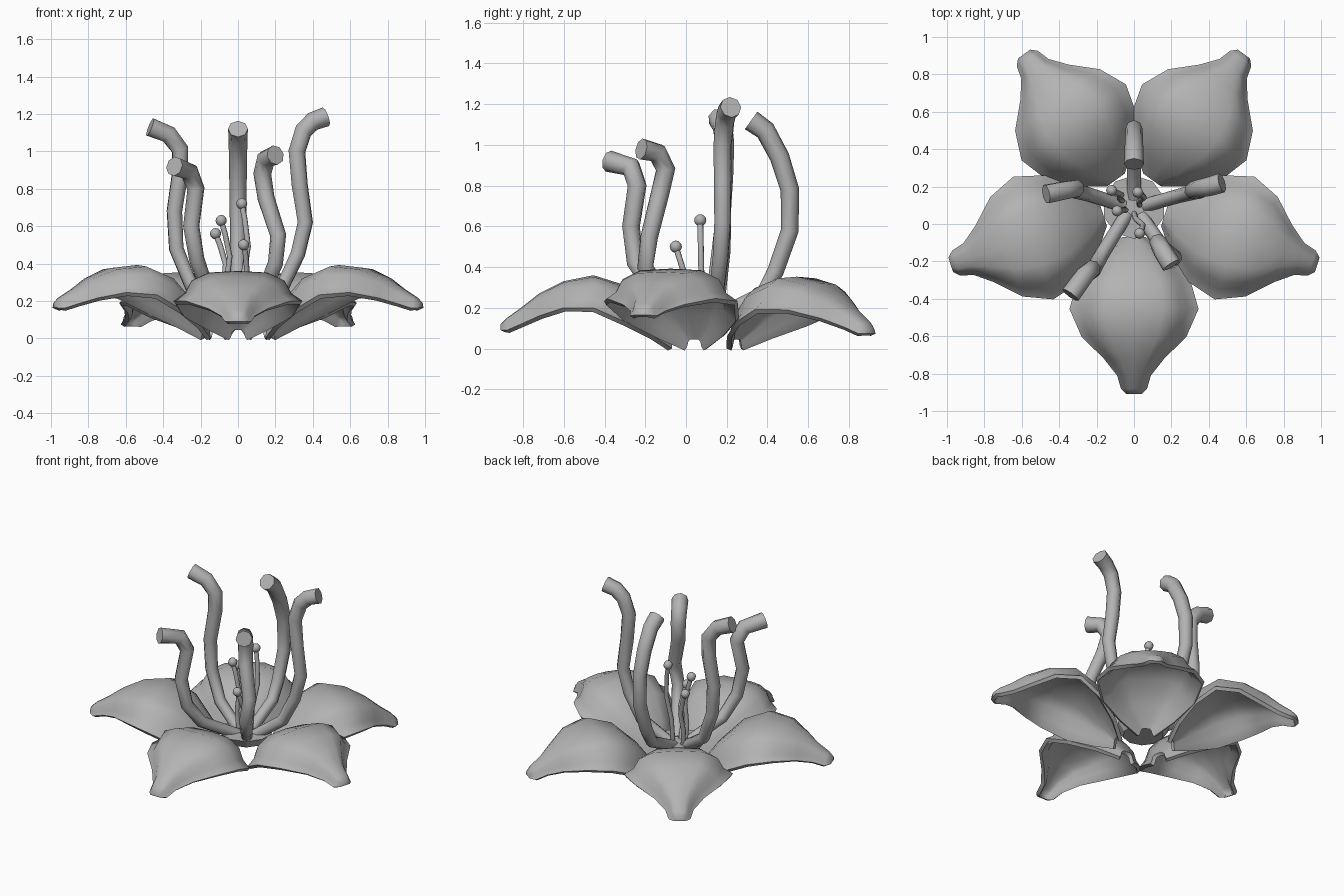
import bpy, bmesh
from math import radians, sin, cos
from mathutils import Vector

if "Cube" in bpy.data.objects:
    bpy.data.objects.remove(bpy.data.objects["Cube"], do_unlink=True)

grey = bpy.data.materials.new("soft_grey")
grey.use_nodes = True
grey.diffuse_color = (0.45, 0.45, 0.45, 1)
grey.node_tree.nodes["Principled BSDF"].inputs["Base Color"].default_value = (0.45, 0.45, 0.45, 1)

CENTRE = Vector((0, 0.1, 0))


def activate(obj):
    bpy.ops.object.select_all(action='DESELECT')
    obj.select_set(True)
    bpy.context.view_layer.objects.active = obj


def smooth(obj, angle=50):
    activate(obj)
    bpy.ops.object.shade_smooth_by_angle(angle=radians(angle))


# Petal: stations of radius, half width, ridge height, edge height
STATIONS = [(0.17, 0.06, 0.06, 0.0), (0.26, 0.18, 0.18, 0.06), (0.40, 0.30, 0.31, 0.13),
            (0.56, 0.345, 0.36, 0.20), (0.71, 0.28, 0.33, 0.20), (0.83, 0.16, 0.27, 0.16),
            (0.92, 0.09, 0.20, 0.12), (0.99, 0.07, 0.15, 0.09), (1.02, 0.04, 0.12, 0.09)]
# Cross-section: width share, height share (domed with a flared hem)
SECTION = [(0, 1), (0.45, 0.95), (0.72, 0.68), (0.83, 0.25), (1, 0)]
SECTION = [(-w, h) for w, h in SECTION[:0:-1]] + SECTION


def petal(name, angle, length, lift):
    bm = bmesh.new()
    out = Vector((cos(radians(angle)), sin(radians(angle)), 0))
    side = Vector((-out.y, out.x, 0))
    rows = []
    for r, half, ridge, edge in STATIONS:
        up = lift * max(0, r - 0.2)
        rows.append([bm.verts.new(CENTRE + out * r * length + side * half * w
                                  + Vector((0, 0, edge + (ridge - edge) * h + up)))
                     for w, h in SECTION])
    for a, b in zip(rows, rows[1:]):
        for i in range(len(SECTION) - 1):
            bm.faces.new((a[i], b[i], b[i + 1], a[i + 1]))
    # close the blunt tip
    bm.faces.new(rows[-1])
    bmesh.ops.recalc_face_normals(bm, faces=bm.faces)
    if sum(f.normal.z for f in bm.faces) < 0:
        bmesh.ops.reverse_faces(bm, faces=bm.faces)
    mesh = bpy.data.meshes.new(name)
    bm.to_mesh(mesh)
    bm.free()
    mesh.materials.append(grey)
    obj = bpy.data.objects.new(name, mesh)
    bpy.context.collection.objects.link(obj)
    shell = obj.modifiers.new("thickness", 'SOLIDIFY')
    shell.thickness = 0.025
    shell.offset = -1
    activate(obj)
    bpy.ops.object.modifier_apply(modifier="thickness")
    smooth(obj)


petal("front_petal", -90, 0.99, 0.0)
petal("left_petal", -18, 1.01, 0.09)
petal("right_petal", 198, 1.01, 0.09)
petal("back_left_petal", 54, 0.98, -0.02)
petal("back_right_petal", 126, 0.98, -0.02)


def tube(name, points, radius, taper):
    curve = bpy.data.curves.new(name, 'CURVE')
    curve.dimensions = '3D'
    curve.bevel_depth = radius
    curve.bevel_resolution = 2
    curve.use_fill_caps = True
    spline = curve.splines.new('POLY')
    spline.points.add(len(points) - 1)
    last = len(points) - 1
    for i, (p, co) in enumerate(zip(spline.points, points)):
        p.co = (*co, 1)
        p.radius = taper + (1 - taper) * i / last
    curve.materials.append(grey)
    obj = bpy.data.objects.new(name, curve)
    bpy.context.collection.objects.link(obj)
    activate(obj)
    bpy.ops.object.convert(target='MESH')
    smooth(bpy.context.object)


# Tall curved stamens
STAMENS = {
    "left_stamen": [(0.06, 0.1, 0.15), (0.24, 0.15, 0.28), (0.32, 0.17, 0.45), (0.36, 0.18, 0.62),
                    (0.33, 0.18, 0.82), (0.315, 0.18, 1.0), (0.35, 0.19, 1.11), (0.40, 0.2, 1.16), (0.47, 0.22, 1.185)],
    "front_left_stamen": [(0.04, 0.04, 0.15), (0.15, -0.12, 0.28), (0.2, -0.2, 0.4), (0.215, -0.18, 0.55),
                          (0.15, -0.13, 0.75), (0.13, -0.1, 0.88), (0.15, -0.14, 0.96), (0.2, -0.22, 0.98)],
    "back_stamen": [(0, 0.14, 0.15), (0, 0.38, 0.27), (0, 0.44, 0.38), (0, 0.51, 0.58),
                    (0, 0.51, 0.78), (0, 0.46, 0.94), (0, 0.39, 1.07), (0, 0.32, 1.12)],
    "front_right_stamen": [(-0.04, 0.05, 0.15), (-0.17, -0.16, 0.28), (-0.22, -0.25, 0.42), (-0.25, -0.27, 0.6),
                           (-0.225, -0.24, 0.8), (-0.26, -0.27, 0.89), (-0.34, -0.38, 0.92)],
    "right_stamen": [(-0.06, 0.1, 0.15), (-0.25, 0.16, 0.28), (-0.33, 0.18, 0.48), (-0.34, 0.18, 0.68),
                     (-0.31, 0.19, 0.88), (-0.31, 0.19, 1.01), (-0.37, 0.18, 1.09), (-0.47, 0.16, 1.13)],
}
for name, path in STAMENS.items():
    tube(name, path, 0.053, 0.68)

# Thin pistils with round heads: base and head position
PISTILS = [((0.03, 0.1), (0.02, 0.17, 0.72)), ((-0.05, 0.08), (-0.09, 0.07, 0.63)),
           ((-0.06, 0.12), (-0.12, 0.18, 0.56)), ((0, 0.06), (0.03, -0.05, 0.50))]
for n, ((bx, by), head) in enumerate(PISTILS, 1):
    base, top = Vector((bx, by, 0.15)), Vector(head)
    path = [base.lerp(top, t) + Vector((b, 0, 0)) for t, b in
            ((0, 0), (0.3, 0.0), (0.6, 0.03), (0.85, 0.015), (1, 0))]
    tube(f"pistil_{n}", path, 0.015, 1.0)
    bpy.ops.mesh.primitive_uv_sphere_add(segments=8, ring_count=6, radius=0.03, location=top)
    ball = bpy.context.object
    ball.name = f"pistil_head_{n}"
    ball.data.materials.append(grey)
    smooth(ball)

# Flower heart joining petals and stamens
bpy.ops.mesh.primitive_cone_add(vertices=10, radius1=0.13, radius2=0.17, depth=0.06, location=(0, 0.09, 0.14))
heart = bpy.context.object
heart.name = "flower_heart"
heart.data.materials.append(grey)
smooth(heart, 30)
